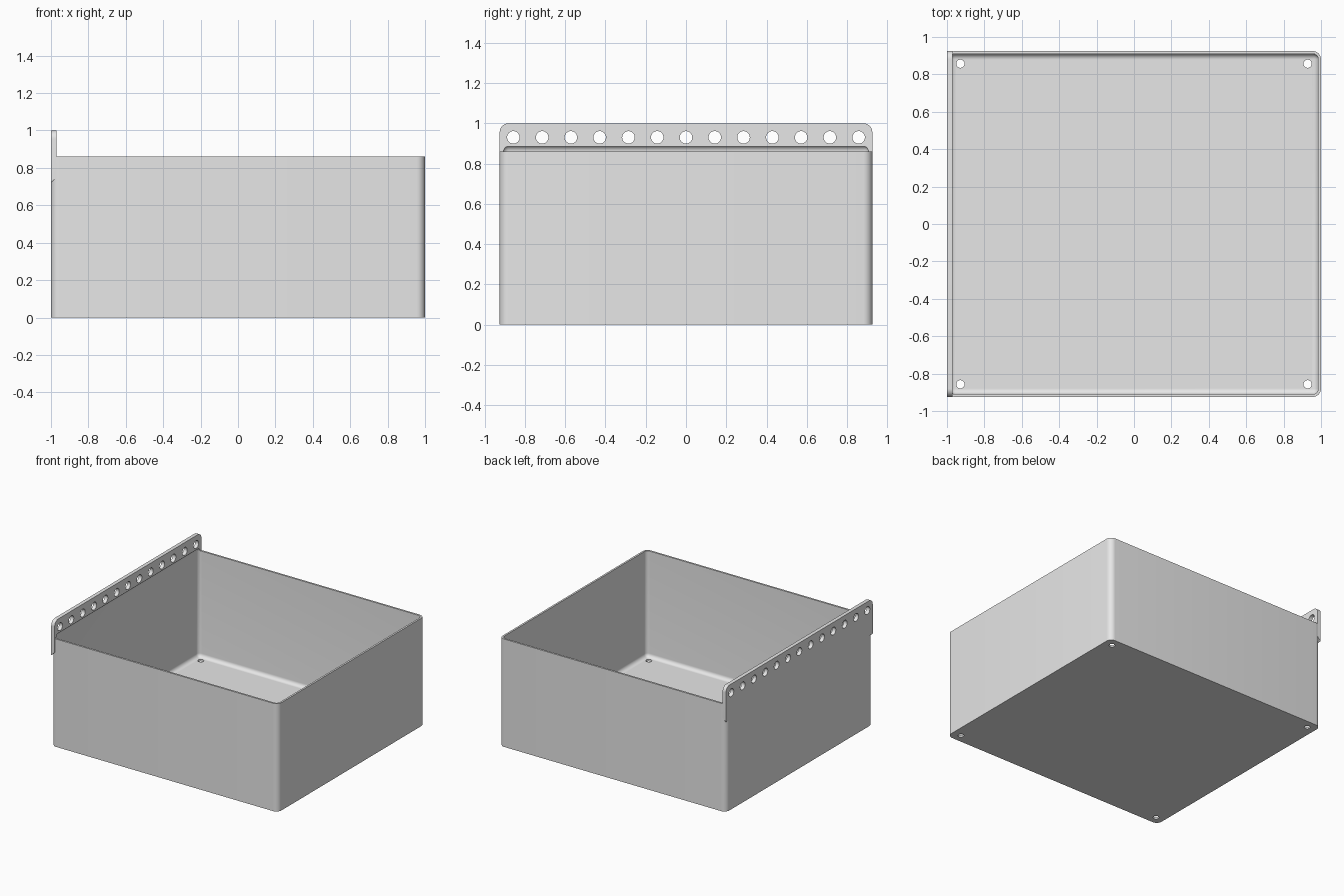
import bpy, bmesh, math
from mathutils import Matrix

if "Cube" in bpy.data.objects:
    bpy.data.objects.remove(bpy.data.objects["Cube"], do_unlink=True)

HALF_Y, RIM, WALL, ROUND = 0.925, 0.86, 0.015, 0.03
TAB_IN = -0.97

grey = bpy.data.materials.new("light grey plastic")
grey.use_nodes = True
grey.diffuse_color = (0.8, 0.8, 0.8, 1)
grey.node_tree.nodes["Principled BSDF"].inputs["Base Color"].default_value = grey.diffuse_color


def add_object(name, bm):
    bmesh.ops.recalc_face_normals(bm, faces=bm.faces)
    mesh = bpy.data.meshes.new(name)
    bm.to_mesh(mesh)
    bm.free()
    mesh.materials.append(grey)
    obj = bpy.data.objects.new(name, mesh)
    bpy.context.collection.objects.link(obj)
    return obj


def rounded_box(name, lo, hi, radius, vertical_only):
    bm = bmesh.new()
    size = [b - a for a, b in zip(lo, hi)]
    mid = [(a + b) / 2 for a, b in zip(lo, hi)]
    bmesh.ops.create_cube(bm, size=1, matrix=Matrix.Translation(mid) @ Matrix.Diagonal((*size, 1)))
    edges = [e for e in bm.edges if not vertical_only
             or abs(e.verts[0].co.z - e.verts[1].co.z) > 0.1]
    bmesh.ops.bevel(bm, geom=edges, offset=radius, segments=8, profile=0.5, affect='EDGES')
    return add_object(name, bm)


def combine(target, tool, operation):
    mod = target.modifiers.new(tool.name, 'BOOLEAN')
    mod.operation, mod.solver, mod.object = operation, 'EXACT', tool
    bpy.context.view_layer.objects.active = target
    bpy.ops.object.modifier_apply(modifier=mod.name)
    bpy.data.objects.remove(tool, do_unlink=True)


# Outer shell with rounded upright corners
box = rounded_box("storage_box", (-1, -HALF_Y, 0), (1, HALF_Y, RIM), ROUND + WALL, True)

# Hanging rail: rounded top corners, underside sloping down to the outer face
corner = 0.045
arc = [(HALF_Y - corner + corner * math.cos(a), 1 - corner + corner * math.sin(a))
       for a in (math.pi / 2 * i / 8 for i in range(9))]
outline = [(HALF_Y, 0.72)] + arc + [(-y, z) for y, z in reversed(arc)] + [(-HALF_Y, 0.72)]
bm = bmesh.new()
outer = [bm.verts.new((-1, y, z)) for y, z in outline]
inner = [bm.verts.new((TAB_IN, y, max(z, 0.75))) for y, z in outline]
bm.faces.new(outer)
bm.faces.new(inner)
for i in range(len(outline)):
    j = (i + 1) % len(outline)
    bm.faces.new((outer[i], outer[j], inner[j], inner[i]))
combine(box, add_object("hanging_rail", bm), 'UNION')

# Cavity, whose rounded top undercuts the rail
cavity = rounded_box("cavity_cutter", (-1 + WALL, -HALF_Y + WALL, WALL),
                     (1 - WALL, HALF_Y - WALL, RIM + ROUND), ROUND, False)
combine(box, cavity, 'DIFFERENCE')

# Row of rail holes and four drain holes in the floor
bm = bmesh.new()
for i in range(13):
    place = Matrix.Translation((-1, (i - 6) / 7, 0.93)) @ Matrix.Rotation(math.pi / 2, 4, 'Y')
    bmesh.ops.create_cone(bm, cap_ends=True, segments=32, radius1=0.031, radius2=0.031,
                          depth=0.2, matrix=place)
for x in (-0.928, 0.928):
    for y in (-0.857, 0.857):
        bmesh.ops.create_cone(bm, cap_ends=True, segments=32, radius1=0.022, radius2=0.022,
                              depth=0.2, matrix=Matrix.Translation((x, y, 0)))
combine(box, add_object("hole_cutter", bm), 'DIFFERENCE')

# Smooth the curves, keep the edges crisp
bpy.ops.object.select_all(action='DESELECT')
box.select_set(True)
bpy.context.view_layer.objects.active = box
bpy.ops.object.shade_smooth_by_angle(angle=math.radians(30))
